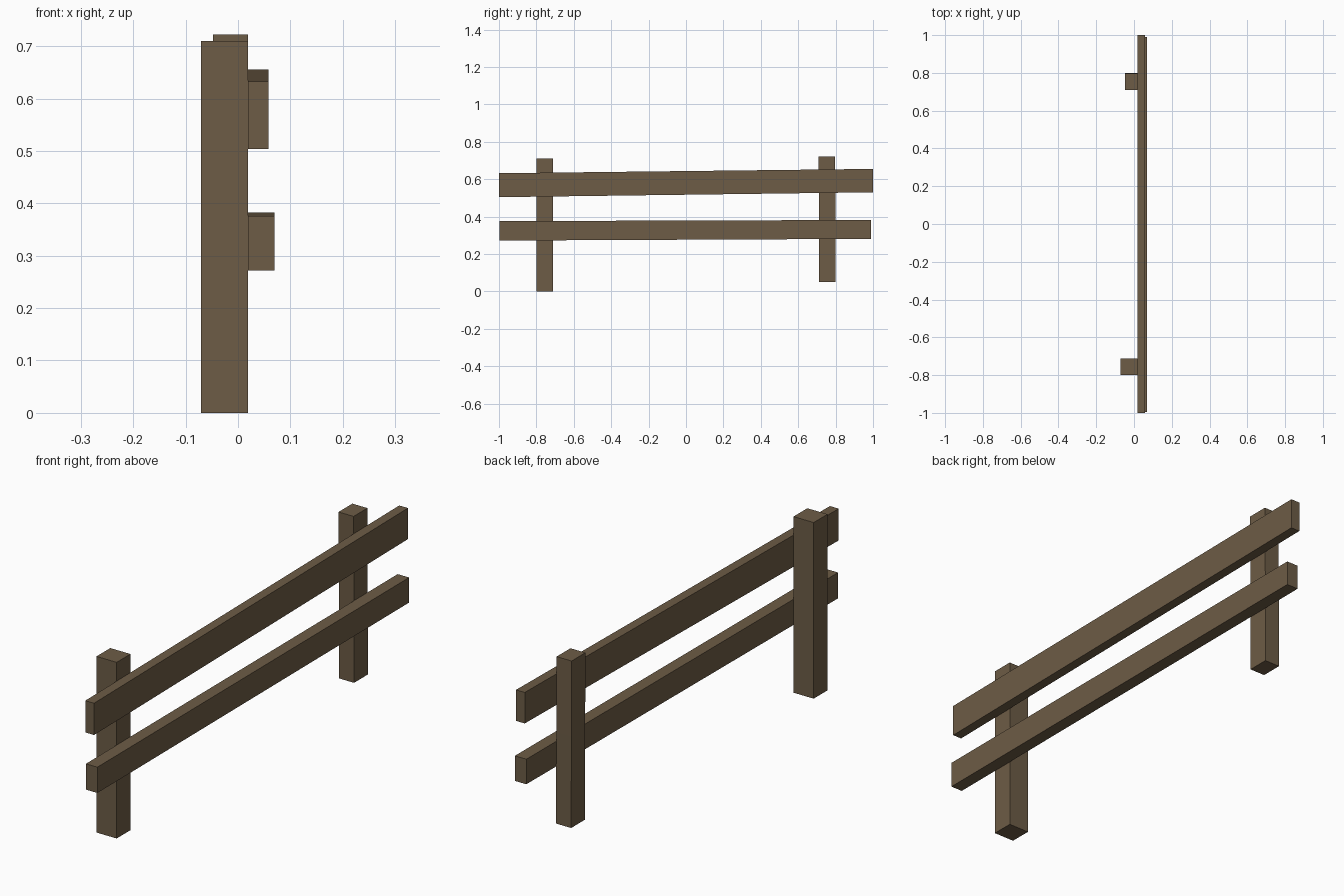
import bpy
import bmesh

if "Cube" in bpy.data.objects:
    bpy.data.objects.remove(bpy.data.objects["Cube"])

wood = bpy.data.materials.new("brown_wood")
wood.diffuse_color = (0.153, 0.107, 0.061, 1)
wood.use_nodes = True
wood.node_tree.nodes["Principled BSDF"].inputs["Base Color"].default_value = wood.diffuse_color


def beam(name, sections):
    """Loft a closed beam through four-cornered sections."""
    bm = bmesh.new()
    rings = [[bm.verts.new(p) for p in s] for s in sections]
    for a, b in zip(rings, rings[1:]):
        for i in range(4):
            j = (i + 1) % 4
            bm.faces.new((a[i], a[j], b[j], b[i]))
    bm.faces.new(rings[0])
    bm.faces.new(rings[-1])
    bmesh.ops.recalc_face_normals(bm, faces=bm.faces)
    mesh = bpy.data.meshes.new(name)
    bm.to_mesh(mesh)
    bm.free()
    mesh.materials.append(wood)
    obj = bpy.data.objects.new(name, mesh)
    bpy.context.collection.objects.link(obj)


def post_section(x0, x1, y0, y1, z):
    return [(x0, y0, z), (x1, y0, z), (x1, y1, z), (x0, y1, z)]


def rail_section(x0, x1, z0, z1, y):
    return [(x0, y, z0), (x1, y, z0), (x1, y, z1), (x0, y, z1)]


# Upright posts; the rear one is thinner, shorter and slightly uneven
beam("front_post", [post_section(-0.071, 0.019, -0.80, -0.712, z) for z in (0, 0.71)])
beam("rear_post", [post_section(-0.048, 0.019, 0.712, 0.800, 0.05),
                   post_section(-0.048, 0.019, 0.711, 0.799, 0.42),
                   post_section(-0.048, 0.019, 0.709, 0.797, 0.722)])

# Rails fixed to the outer side of the posts, rising gently to the rear
beam("upper_rail", [rail_section(0.019, 0.058, 0.504, 0.632, -1.0),
                    rail_section(0.019, 0.058, 0.530, 0.655, 1.0)])
beam("lower_rail", [rail_section(0.019, 0.070, 0.272, 0.376, -0.996),
                    rail_section(0.019, 0.070, 0.281, 0.382, 0.990)])
